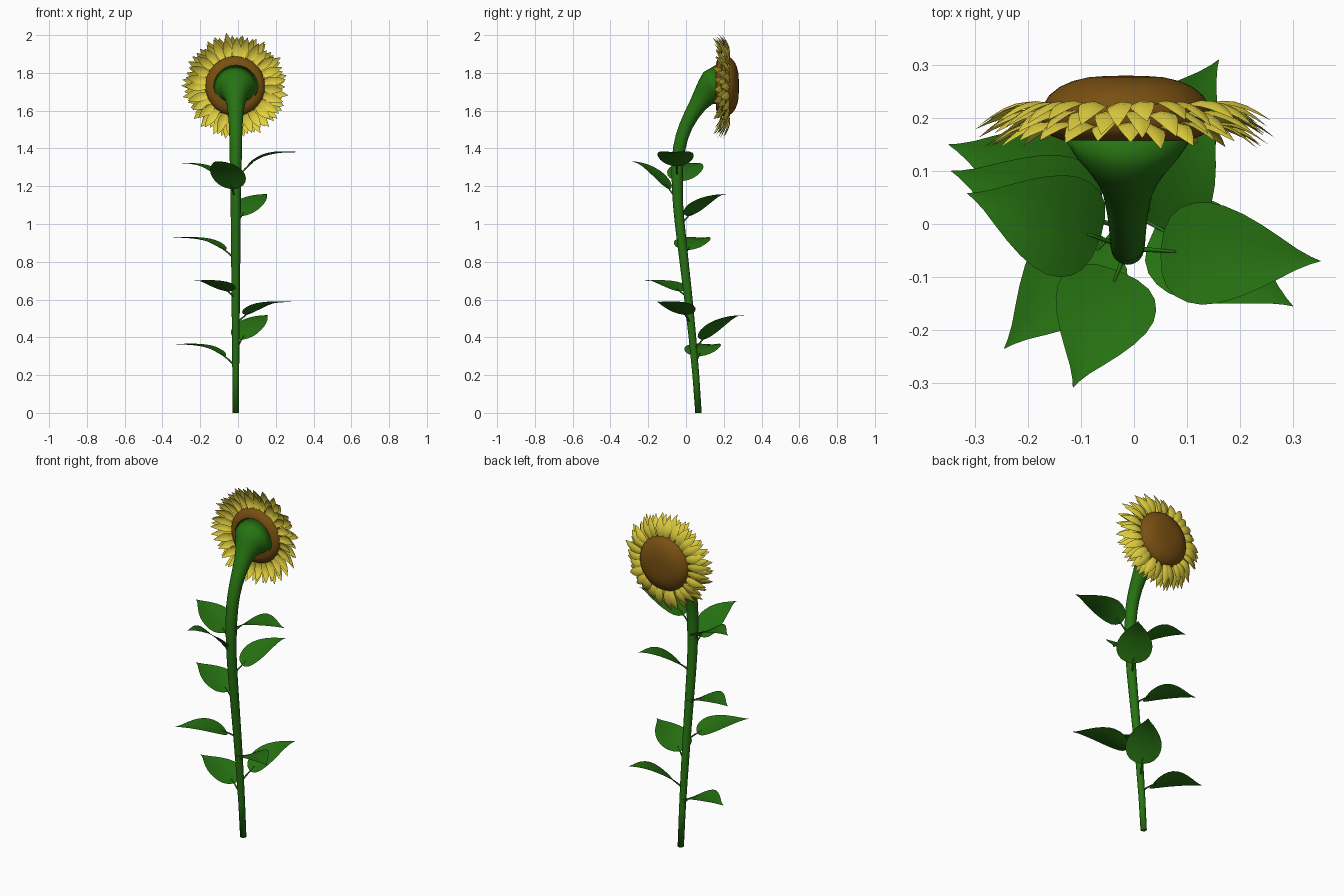
import bpy, bmesh, math, random
from mathutils import Vector

if "Cube" in bpy.data.objects:
    bpy.data.objects.remove(bpy.data.objects["Cube"])
random.seed(4)
CX = -0.012
HEAD = Vector((-0.015, 0, 1.73))


def material(name, rgb):
    m = bpy.data.materials.new(name)
    m.diffuse_color = (*rgb, 1)
    m.use_nodes = True
    m.node_tree.nodes["Principled BSDF"].inputs["Base Color"].default_value = m.diffuse_color
    return m


GREEN = material("green", (0.02, 0.17, 0.006))
YELLOW = material("yellow", (0.76, 0.63, 0.05))
BROWN = material("brown", (0.19, 0.08, 0.006))


def finish(bm, name, mat, fix=False):
    if fix:
        bmesh.ops.recalc_face_normals(bm, faces=bm.faces)
    me = bpy.data.meshes.new(name)
    bm.to_mesh(me)
    bm.free()
    me.materials.append(mat)
    for p in me.polygons:
        p.use_smooth = True
    ob = bpy.data.objects.new(name, me)
    bpy.context.collection.objects.link(ob)
    return ob


def tube(bm, pts, radii, ref, n=16, end=None):
    """Round tube swept through pts with a radius at each point."""
    rings = []
    for i, p in enumerate(pts):
        t = pts[min(i + 1, len(pts) - 1)] - pts[max(i - 1, 0)]
        if i == 0:
            t = Vector((t.x, t.y, t.z)) if end is None else Vector((0, 0, 1))
        if i == len(pts) - 1 and end is not None:
            t = end
        t.normalize()
        a = (ref - t * ref.dot(t)).normalized()
        b = t.cross(a)
        rings.append([bm.verts.new(p + radii[i] * (a * math.cos(k * math.tau / n) + b * math.sin(k * math.tau / n)))
                      for k in range(n)])
    for r, s in zip(rings, rings[1:]):
        for k in range(n):
            bm.faces.new((r[k], r[(k + 1) % n], s[(k + 1) % n], s[k]))
    bm.faces.new(rings[0][::-1])
    bm.faces.new(rings[-1])


def blade(bm, pts, widths, side, lift):
    """Thin pointed blade: 5 points across, edges raised by lift."""
    rows = []
    for p, w in zip(pts, widths):
        rows.append([bm.verts.new(p + side * w * s + lift * w * (abs(s) ** 1.3))
                     for s in (-1, -0.5, 0, 0.5, 1)])
    for r, s in zip(rows, rows[1:]):
        for k in range(4):
            bm.faces.new((r[k], r[k + 1], s[k + 1], s[k]))


# Stem, flaring into the back of the flower head: y, z, radius
stem = [(0.066, 0, .017), (0.052, .2, .018), (0.034, .4, .020), (0.013, .6, .022), (-0.010, .8, .024),
        (-0.033, 1.0, .026), (-0.042, 1.1, .027), (-0.046, 1.2, .029), (-0.046, 1.3, .031), (-0.036, 1.4, .033),
        (-0.022, 1.46, .034), (0.0, 1.52, .036), (0.028, 1.575, .040), (0.062, 1.63, .047), (0.092, 1.672, .060),
        (0.118, 1.698, .079), (0.142, 1.714, .103), (0.162, 1.722, .122)]
bm = bmesh.new()
tube(bm, [Vector((CX, y, z)) for y, z, r in stem], [r for y, z, r in stem], Vector((1, 0, 0)), 28, Vector((0, 1, 0)))
ob = finish(bm, "stem", GREEN, True)


def stem_y(z):
    for a, b in zip(stem, stem[1:]):
        if a[1] <= z <= b[1]:
            return a[0] + (b[0] - a[0]) * (z - a[1]) / (b[1] - a[1])


# Leaves: height on stem, tip position, arch power
leaves = [(.245, (-.35, .15, .362), 3.2), (.33, (.16, .31, .517), 1.9), (.47, (.30, -.155, .587), 2.8),
          (.605, (-.245, -.235, .70), 2.6), (.81, (-.345, .10, .927), 3.0), (.99, (.157, .222, 1.158), 1.9),
          (1.12, (-.115, -.308, 1.332), 1.9), (1.17, (-.315, .058, 1.322), 2.4), (1.23, (.352, -.07, 1.38), 3.6)]
prof_t = [0, .015, .05, .11, .19, .28, .38, .50, .62, .74, .85, .94, 1]
prof_w = [.002, .040, .066, .084, .094, .097, .092, .079, .061, .040, .020, .007, .0005]
for i, (z0, tip, power) in enumerate(leaves):
    root = Vector((CX, stem_y(z0), z0))
    d = Vector(tip) - root

    def spine(u):
        return root + Vector((d.x * u, d.y * u, d.z * (1 - (1 - u) ** power)))
    side = Vector((-d.y, d.x, 0)).normalized()
    bm = bmesh.new()
    us = [0, .05, .1, .15, .2, .25]
    tube(bm, [spine(u) for u in us], [.005, .005, .0045, .004, .003, .002], side, 8)
    # lobes trail slightly behind the point where the stalk joins
    blade(bm, [spine(.17 + .83 * t) for t in prof_t], prof_w, side, Vector((0, 0, .12)))
    finish(bm, f"leaf_{i + 1}", GREEN)

# Seed disc, turned about the y axis: radius, y
disc = [(.0, .280), (.035, .2795), (.07, .277), (.10, .270), (.125, .259), (.145, .243), (.156, .225),
        (.160, .205), (.157, .185), (.145, .168), (.12, .158), (.0, .156)]
bm = bmesh.new()
vs = [bm.verts.new(HEAD + Vector((r, y, 0))) for r, y in disc]
es = [bm.edges.new(e) for e in zip(vs, vs[1:])]
bmesh.ops.spin(bm, geom=vs + es, cent=HEAD, axis=(0, 1, 0), angle=math.tau, steps=48)
bmesh.ops.remove_doubles(bm, verts=bm.verts, dist=1e-5)
finish(bm, "seed_disc", BROWN, True)

# Petal rows: name, count, angle offset, base y, tip y, tip radius
petal_w = [.011, .017, .0225, .024, .020, .012, .0008]
for name, n, off, y0, y1, rad in (("front_petals", 27, 0, .222, .190, .270),
                                  ("middle_petals", 27, .33, .205, .170, .275),
                                  ("back_petals", 27, .66, .182, .150, .262)):
    bm = bmesh.new()
    for k in range(n):
        a = (k + off + random.uniform(-.15, .15)) * math.tau / n
        out = Vector((math.cos(a), 0, math.sin(a)))
        side = Vector((-out.z, random.uniform(-.25, .25), out.x)).normalized()
        tip_r = rad + random.uniform(-.014, .010)
        tip_y = y1 + random.uniform(-.008, .010)
        pts = []
        for j in range(7):
            u = j / 6
            y = y0 + (tip_y - y0) * u ** 1.5 + .018 * math.sin(math.pi * u)
            pts.append(HEAD + out * (.140 + (tip_r - .140) * u) + Vector((0, y, 0)))
        blade(bm, pts, petal_w, side, Vector((0, -.25, 0)))
    finish(bm, name, YELLOW)
